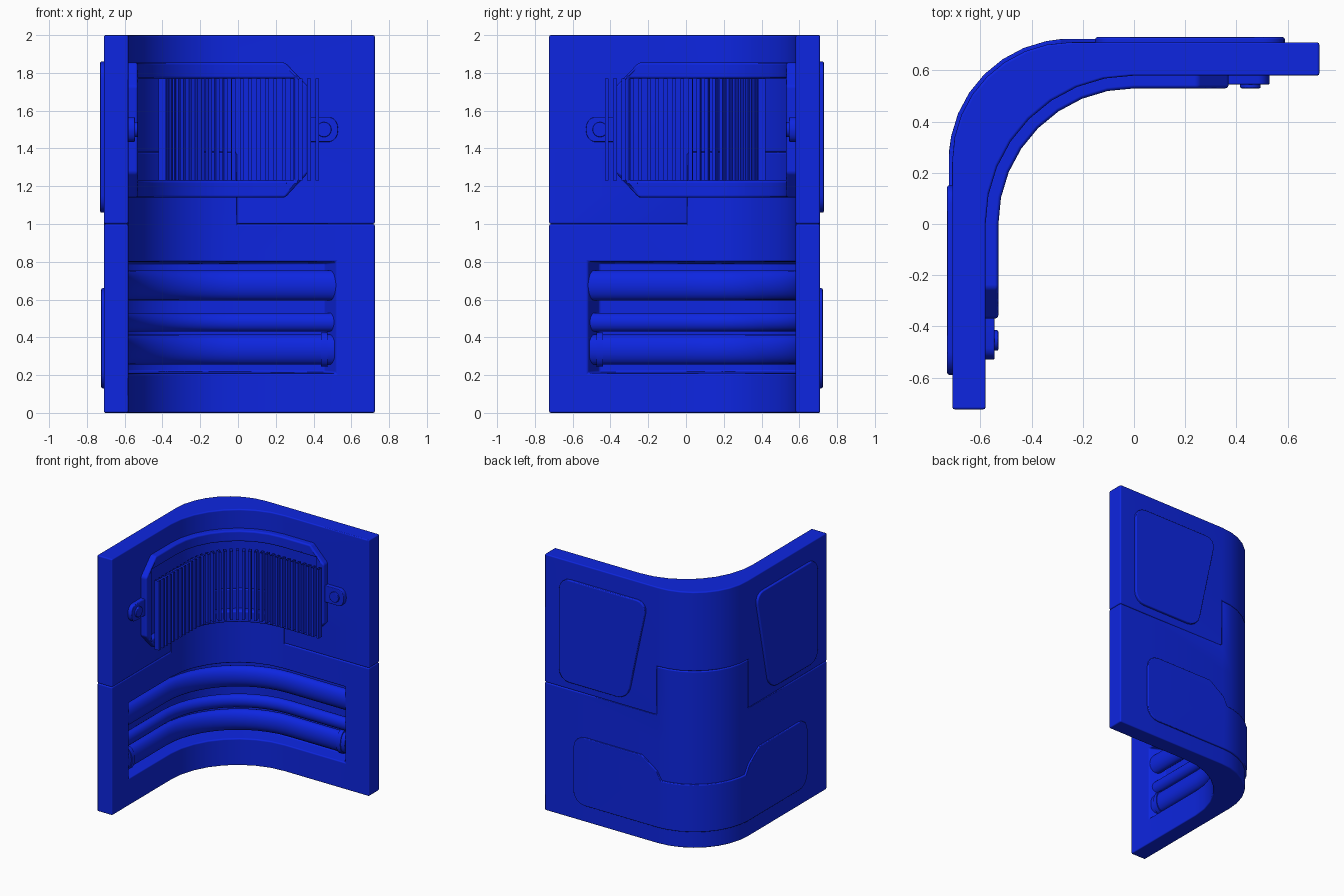
import bpy, bmesh
from math import pi, sin, cos, radians
from mathutils import Vector

if "Cube" in bpy.data.objects:
    bpy.data.objects.remove(bpy.data.objects["Cube"])

END = 0.725          # where both straight wings stop
INNER, OUTER = (0.0, 0.58), (0.25, 0.46)   # corner centre and radius of each wall side

blue = bpy.data.materials.new("deep_blue")
blue.use_nodes = True
colour = (0.004, 0.019, 0.75, 1)
blue.diffuse_color = colour
blue.node_tree.nodes["Principled BSDF"].inputs["Base Color"].default_value = colour


def inside(off):
    return INNER[0], INNER[1] - off


def outside(off):
    return OUTER[0], OUTER[1] + off


def place(t, z, side):
    """t in -1..1 runs round the corner, beyond that along a straight wing."""
    c, r = side
    bend = max(-1, min(1, t))
    a = radians(135 - 45 * bend)
    run = (abs(t) - 1) * (END + c) if abs(t) > 1 else 0
    p = Vector((-c + r * cos(a), c + r * sin(a), z))
    return p + (Vector((run, 0, 0)) if t > 0 else Vector((0, -run, 0)))


def at(x, side):
    return 1 + (x + side[0]) / (END + side[0])


def finish(name, bm, bevel=0.0):
    bmesh.ops.recalc_face_normals(bm, faces=bm.faces)
    mesh = bpy.data.meshes.new(name)
    bm.to_mesh(mesh)
    bm.free()
    mesh.materials.append(blue)
    ob = bpy.data.objects.new(name, mesh)
    bpy.context.collection.objects.link(ob)
    for poly in mesh.polygons:
        poly.use_smooth = True
    mesh.set_sharp_from_angle(angle=radians(35))
    if bevel:
        mod = ob.modifiers.new("soft_edges", "BEVEL")
        mod.width, mod.segments = bevel, 2
        mod.limit_method, mod.angle_limit = "ANGLE", radians(40)
        mod.harden_normals = True
    return ob


def rect(t0, t1, z0, z1):
    return [(t0, z0), (t1, z0), (t1, z1), (t0, z1)]


def flip(poly):
    return [(-t, z) for t, z in reversed(poly)]


def slab(name, polys, back, front, bevel=0.01, hole=None, floor=None, rounding=0, round_from=0):
    """Flat outlines in (t, z), cut into strips, thickened and wrapped round the corner."""
    bm = bmesh.new()
    for poly in polys:
        bm.faces.new([bm.verts.new((t, 0, z)) for t, z in poly])
    if rounding:
        corners = [v for v in bm.verts if abs(v.co.x) > round_from]
        bmesh.ops.bevel(bm, geom=corners, offset=rounding, segments=4,
                        profile=0.5, affect="VERTICES")
    cuts = [((i / 4, 0, 0), (1, 0, 0)) for i in range(-4, 5)]
    if hole:
        ht, z0, z1 = hole
        cuts += [((s * ht, 0, 0), (1, 0, 0)) for s in (-1, 1)]
        cuts += [((0, 0, z), (0, 0, 1)) for z in (z0, z1)]
    for co, no in cuts:
        bmesh.ops.bisect_plane(bm, geom=bm.verts[:] + bm.edges[:] + bm.faces[:],
                               plane_co=co, plane_no=no)
    bmesh.ops.remove_doubles(bm, verts=bm.verts, dist=0.0005)

    def in_hole(f):
        m = f.calc_center_median()
        return abs(m.x) < ht and z0 < m.z < z1

    if hole and floor is None:
        bmesh.ops.delete(bm, geom=[f for f in bm.faces if in_hole(f)], context="FACES")
    new = bmesh.ops.extrude_face_region(bm, geom=bm.faces[:])["geom"]
    for v in new:
        if isinstance(v, bmesh.types.BMVert):
            v.co.y = 1
    if hole and floor is not None:
        bmesh.ops.recalc_face_normals(bm, faces=bm.faces)
        pit = [f for f in bm.faces if in_hole(f) and f.calc_center_median().y > 0.9]
        bmesh.ops.inset_region(bm, faces=pit, thickness=0.008)
        for v in {v for f in pit for v in f.verts}:
            v.co.y = floor
    for v in bm.verts:
        t, k, z = v.co
        v.co = place(t, z, back).lerp(place(t, z, front), k)
    return finish(name, bm, bevel)


def sweep(name, t0, t1, z, depth, rd, rz, sides=20):
    """Closed oval pipe that follows the inner wall."""
    bm = bmesh.new()
    stops = [t0] + [i / 6 for i in range(-6, 7) if t0 < i / 6 < t1] + [t1]
    rings = []
    for t in stops:
        rings.append([bm.verts.new(place(t, z + rz * sin(a), inside(-depth + rd * cos(a))))
                      for a in (2 * pi * i / sides for i in range(sides))])
    for a, b in zip(rings, rings[1:]):
        for i in range(sides):
            j = (i + 1) % sides
            bm.faces.new((a[i], a[j], b[j], b[i]))
    bm.faces.new(rings[0])
    bm.faces.new(rings[-1])
    return finish(name, bm)


# Two interlocking wall halves: a corner tab rises from the lower one
TAB = 1.38
slab("lower_wall", [rect(-2, 2, 0, 1), rect(-1, 1, 1, TAB)], OUTER, INNER,
     hole=(at(0.52, INNER), 0.21, 0.8), floor=0.2)
slab("upper_wall", [rect(-2, 2, TAB, 2), rect(-2, -1, 1, TAB), rect(1, 2, 1, TAB)],
     OUTER, INNER)

# Pipes in the lower recess
for label, x, z, depth, rd, rz in (("top", 0.52, 0.675, 0.055, 0.05, 0.08),
                                   ("middle", 0.51, 0.48, 0.06, 0.04, 0.05),
                                   ("bottom", 0.51, 0.335, 0.058, 0.05, 0.08)):
    t = at(x, INNER)
    sweep(label + "_pipe", -t, t, z, depth, rd, rz)
for side, s in (("left", 1), ("right", -1)):
    ends = sorted((s * at(0.44, INNER), s * at(0.475, INNER)))
    sweep(side + "_pipe_collar", *ends, 0.335, 0.058, 0.056, 0.09)

# Chamfered window frame
edge = [(at(0.25, INNER), 1.14), (at(0.37, INNER), 1.27),
        (at(0.37, INNER), 1.73), (at(0.25, INNER), 1.855)]
slab("window_frame", [edge + flip(edge)], inside(-0.01), inside(0.05), 0.015,
     hole=(at(0.3, INNER), 1.23, 1.77))

# Fastening ears with a raised button
knob = [(at(0.455 + 0.04 * cos(a), INNER), 1.5 + 0.04 * sin(a))
        for a in (2 * pi * i / 16 for i in range(16))]
ear = rect(at(0.34, INNER), at(0.53, INNER), 1.435, 1.565)
for side, turn in (("left", list), ("right", flip)):
    slab(side + "_ear", [turn(ear)], inside(-0.01), inside(0.035), 0.006,
         rounding=0.062, round_from=at(0.5, INNER))
    slab(side + "_ear_button", [turn(knob)], inside(0.02), inside(0.05), 0.006)

# Screen of open vertical slats standing clear of the window
HALF_ARC, REACH, COUNT = 0.4 * pi / 4, 0.43, 34


def slat_t(s):
    t = abs(s) / HALF_ARC if abs(s) < HALF_ARC else 1 + (abs(s) - HALF_ARC) / END
    return t if s > 0 else -t


bm = bmesh.new()
span = HALF_ARC + REACH - 0.01
for i in range(COUNT):
    s = -span + 2 * span * i / (COUNT - 1)
    foot = [(s - 0.01, 0.38), (s + 0.01, 0.38), (s + 0.01, 0.42), (s - 0.01, 0.42)]
    low, high = [[bm.verts.new(place(slat_t(u), z, (0, r))) for u, r in foot]
                 for z in (1.23, 1.77)]
    for j in range(4):
        k = (j + 1) % 4
        bm.faces.new((low[j], low[k], high[k], high[j]))
finish("window_slats", bm)

# Raised panels on the outer side
upper = [(at(0.59, OUTER), 1.06), (at(0.59, OUTER), 1.86),
         (at(-0.17, OUTER), 1.86), (at(0.0, OUTER), 1.06)]
for side, turn in (("left", list), ("right", flip)):
    slab(side + "_upper_panel", [turn(upper)], outside(-0.01), outside(0.02), 0.008,
         rounding=0.09)
wing = [(0.9, 0.13), (at(0.47, OUTER), 0.13), (at(0.47, OUTER), 0.66),
        (at(-0.12, OUTER), 0.66), (0.9, 0.5)]
slab("lower_panel", [rect(-0.9, 0.9, 0.13, 0.5), wing, flip(wing)],
     outside(-0.01), outside(0.014), 0.007, rounding=0.1, round_from=1.4)
